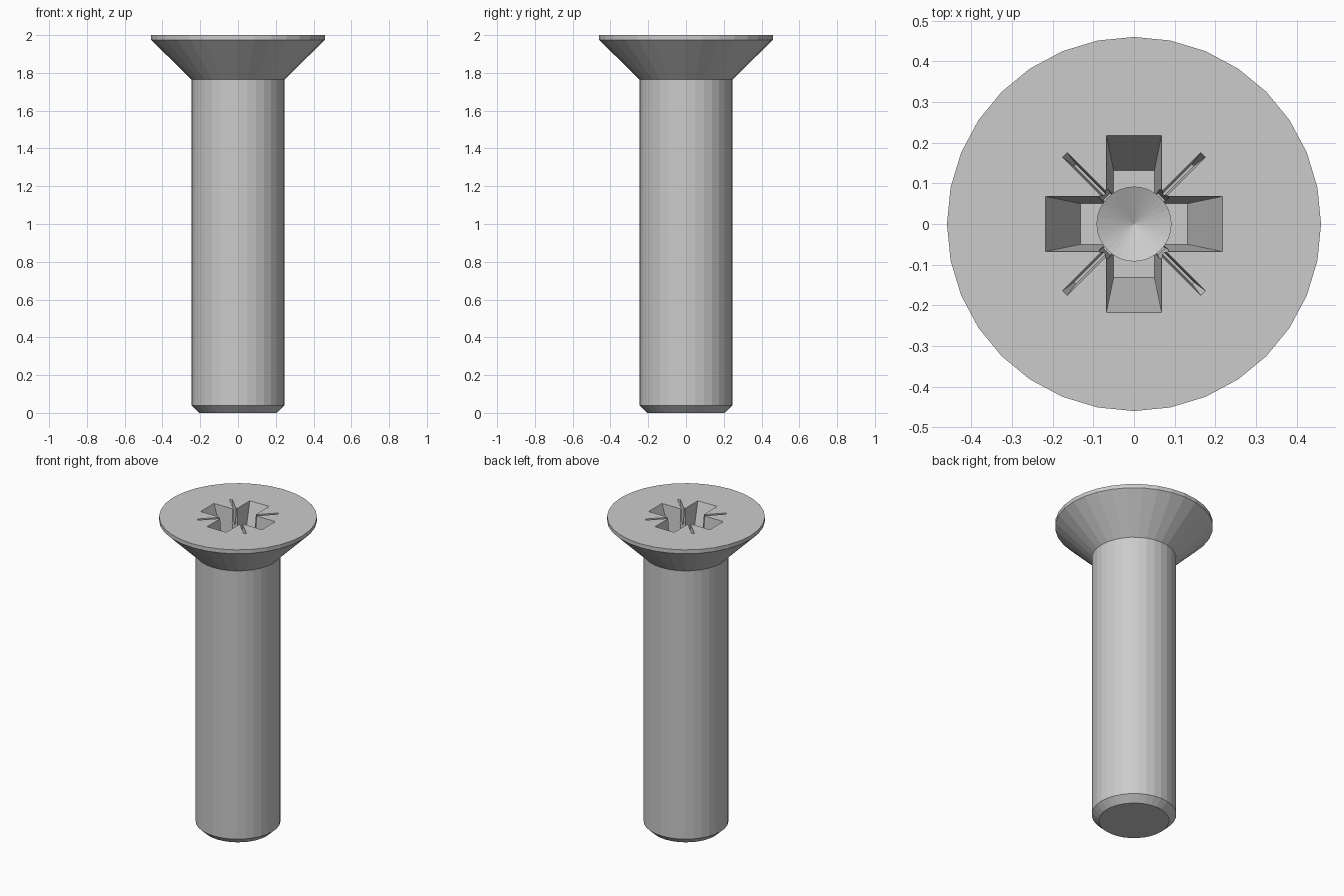
import bpy, bmesh, math
from mathutils import Matrix

if "Cube" in bpy.data.objects:
    bpy.data.objects.remove(bpy.data.objects["Cube"])

TOP = 2.0


def make_object(name, bm):
    bmesh.ops.recalc_face_normals(bm, faces=bm.faces)
    mesh = bpy.data.meshes.new(name)
    bm.to_mesh(mesh)
    bm.free()
    obj = bpy.data.objects.new(name, mesh)
    bpy.context.collection.objects.link(obj)
    return obj


def lathe(name, profile, sides=32):
    """Closed solid from (radius, z) rings, capped at both ends."""
    bm = bmesh.new()
    rings = [[bm.verts.new((r * math.cos(2 * math.pi * i / sides),
                            r * math.sin(2 * math.pi * i / sides), z))
              for i in range(sides)] for r, z in profile]
    for a, b in zip(rings, rings[1:]):
        for i in range(sides):
            j = (i + 1) % sides
            bm.faces.new((a[i], a[j], b[j], b[i]))
    bm.faces.new(rings[0])
    bm.faces.new(rings[-1])
    bmesh.ops.remove_doubles(bm, verts=bm.verts, dist=1e-5)
    return make_object(name, bm)


def tapered_bar(name, top, bottom, depth, angle):
    """Bar through the axis; top and bottom are (half length, half width)."""
    over = 0.05  # carries the taper above the head so the cut is clean
    k = over / depth
    high = [t + (t - b) * k for t, b in zip(top, bottom)]
    bm = bmesh.new()
    bmesh.ops.create_cube(bm, size=2)
    for v in bm.verts:
        (l, w), z = (high, TOP + over) if v.co.z > 0 else (bottom, TOP - depth)
        v.co = (v.co.x * l, v.co.y * w, z)
    bmesh.ops.transform(bm, matrix=Matrix.Rotation(math.radians(angle), 4, 'Z'),
                        verts=bm.verts)
    return make_object(name, bm)


# Screw body: chamfered tip, shank, countersunk head
screw = lathe("screw", [(0.205, 0), (0.247, 0.04), (0.247, 1.765),
                        (0.46, 1.975), (0.46, TOP)])

# Drive recess: conical-bottomed bore, cross arms, thin diagonal ticks
cutters = [lathe("bore_cutter", [(0.0, 1.70), (0.091, 1.745), (0.091, 2.05)])]
for a in (0, 90):
    cutters.append(tapered_bar("arm_cutter", (0.218, 0.068), (0.131, 0.05), 0.25, a))
for a in (45, 135):
    cutters.append(tapered_bar("corner_cutter", (0.108, 0.018), (0.095, 0.012), 0.24, a))
    cutters.append(tapered_bar("tick_cutter", (0.24, 0.008), (0.205, 0.003), 0.1, a))

for c in cutters:
    mod = screw.modifiers.new(c.name, 'BOOLEAN')
    mod.operation = 'DIFFERENCE'
    mod.solver = 'EXACT'
    mod.object = c

# Bake the recess and remove the helpers
bpy.context.view_layer.objects.active = screw
for mod in list(screw.modifiers):
    bpy.ops.object.modifier_apply(modifier=mod.name)
for c in cutters:
    bpy.data.objects.remove(c)
